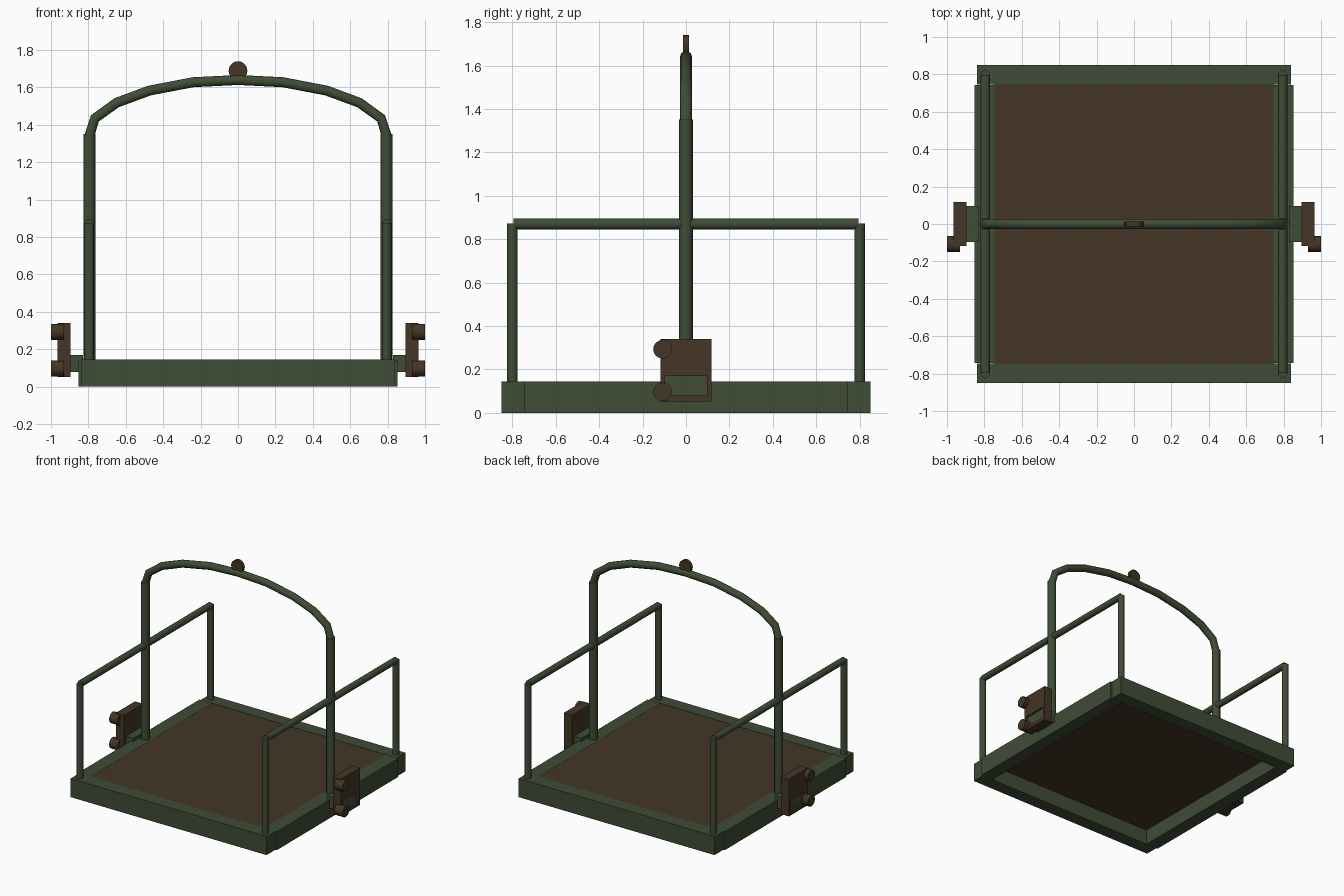
import bpy
import bmesh
from math import radians
from mathutils import Matrix, Vector

cube = bpy.data.objects.get("Cube")
if cube:
    bpy.data.objects.remove(cube, do_unlink=True)


def make_material(name, rgb):
    mat = bpy.data.materials.new(name)
    mat.use_nodes = True
    mat.diffuse_color = (*rgb, 1)
    mat.node_tree.nodes["Principled BSDF"].inputs["Base Color"].default_value = (*rgb, 1)
    return mat


GREEN = make_material("dark green paint", (0.05, 0.072, 0.037))
BROWN = make_material("dark brown", (0.058, 0.036, 0.019))


def finish(name, bm, mat, smooth=False):
    bmesh.ops.recalc_face_normals(bm, faces=bm.faces)
    mesh = bpy.data.meshes.new(name)
    bm.to_mesh(mesh)
    bm.free()
    mesh.materials.append(mat)
    obj = bpy.data.objects.new(name, mesh)
    bpy.context.collection.objects.link(obj)
    if smooth:
        bpy.ops.object.select_all(action='DESELECT')
        obj.select_set(True)
        bpy.context.view_layer.objects.active = obj
        bpy.ops.object.shade_smooth_by_angle(angle=radians(50))
    return obj


def box(name, low, high, mat):
    """Box between two opposite corners, given in either order."""
    low, high = Vector(low), Vector(high)
    size = [abs(d) for d in high - low]
    bm = bmesh.new()
    bmesh.ops.create_cube(bm, size=1)
    bmesh.ops.transform(bm, verts=bm.verts,
                        matrix=Matrix.Translation((low + high) / 2) @ Matrix.Diagonal((*size, 1)))
    return finish(name, bm, mat)


def rod(name, start, end, radius, mat, sides=12):
    """Capped cylinder from start to end."""
    start, end = Vector(start), Vector(end)
    axis = end - start
    turn = axis.to_track_quat('Z', 'Y').to_matrix().to_4x4()
    bm = bmesh.new()
    bmesh.ops.create_cone(bm, cap_ends=True, segments=sides, radius1=radius, radius2=radius,
                          depth=axis.length, matrix=Matrix.Translation((start + end) / 2) @ turn)
    return finish(name, bm, mat, smooth=True)


def swept_tube(name, path, radius, mat, sides=10):
    """Tube in the XZ plane with mitred joints along the path."""
    bm = bmesh.new()
    rings = []
    for i, p in enumerate(path):
        before, after = path[max(i - 1, 0)], path[min(i + 1, len(path) - 1)]
        tangent = (after - before).normalized()
        side = Vector((0, 1, 0))
        turn = Matrix.Rotation(radians(360 / sides), 3, tangent)
        spoke, ring = side * radius, []
        for _ in range(sides):
            ring.append(bm.verts.new(p + spoke))
            spoke = turn @ spoke
        rings.append(ring)
    for a, b in zip(rings, rings[1:]):
        for k in range(sides):
            n = (k + 1) % sides
            bm.faces.new((a[k], a[n], b[n], b[k]))
    bm.faces.new(rings[0])
    bm.faces.new(rings[-1])
    return finish(name, bm, mat, smooth=True)


TOP = 0.145     # top of the base frame
POST_X = 0.795  # line of posts and rails

# Base frame and deck
box("deck", (-0.75, -0.75, 0.12), (0.75, 0.75, 0.143), BROWN)
for label, s in (("front", -1), ("back", 1)):
    box(label + "_beam", (-0.84, s * 0.745, 0), (0.84, s * 0.85, TOP), GREEN)

# Overhead hoop
half = [(0.795, 1.34), (0.765, 1.435), (0.65, 1.518), (0.475, 1.583), (0.24, 1.628)]
points = [(-x, z) for x, z in half] + [(0, 1.64)] + half[::-1]
swept_tube("hoop_arch", [Vector((x, 0, z)) for x, z in points], 0.028, GREEN)
rod("hanging_disc", (0, -0.013, 1.69), (0, 0.013, 1.69), 0.05, BROWN, 20)

# Everything on the two sides
for label, s in (("left", 1), ("right", -1)):
    box(label + "_beam", (s * 0.745, -0.744, 0), (s * 0.852, 0.744, TOP - 0.001), GREEN)
    rod(label + "_hoop_post", (s * POST_X, 0, 0.13), (s * POST_X, 0, 1.352), 0.032, GREEN)
    rod(label + "_handrail", (s * POST_X, -0.795, 0.87), (s * POST_X, 0.795, 0.87), 0.025, GREEN)
    for end, y in (("front", -0.8), ("back", 0.8)):
        rod(label + "_" + end + "_rail_post", (s * POST_X, y, 0.13), (s * POST_X, y, 0.872), 0.025, GREEN)

    # Latch block wrapped around a tab on the beam
    box(label + "_latch_tab", (s * 0.83, -0.096, 0.08), (s * 0.95, 0.096, 0.17), GREEN)
    inner, outer = s * 0.895, s * 0.965
    box(label + "_latch_block", (inner, -0.117, 0.17), (outer, 0.117, 0.34), BROWN)
    box(label + "_latch_lip", (inner, -0.117, 0.053), (outer, 0.117, 0.08), BROWN)
    for end, y in (("front", -1), ("back", 1)):
        box(label + "_latch_" + end + "_cheek", (inner, y * 0.096, 0.08), (outer, y * 0.117, 0.17), BROWN)
    for level, z in (("upper", 0.293), ("lower", 0.097)):
        rod(label + "_" + level + "_roller", (s * 0.93, -0.108, z), (s, -0.108, z), 0.043, BROWN, 16)
